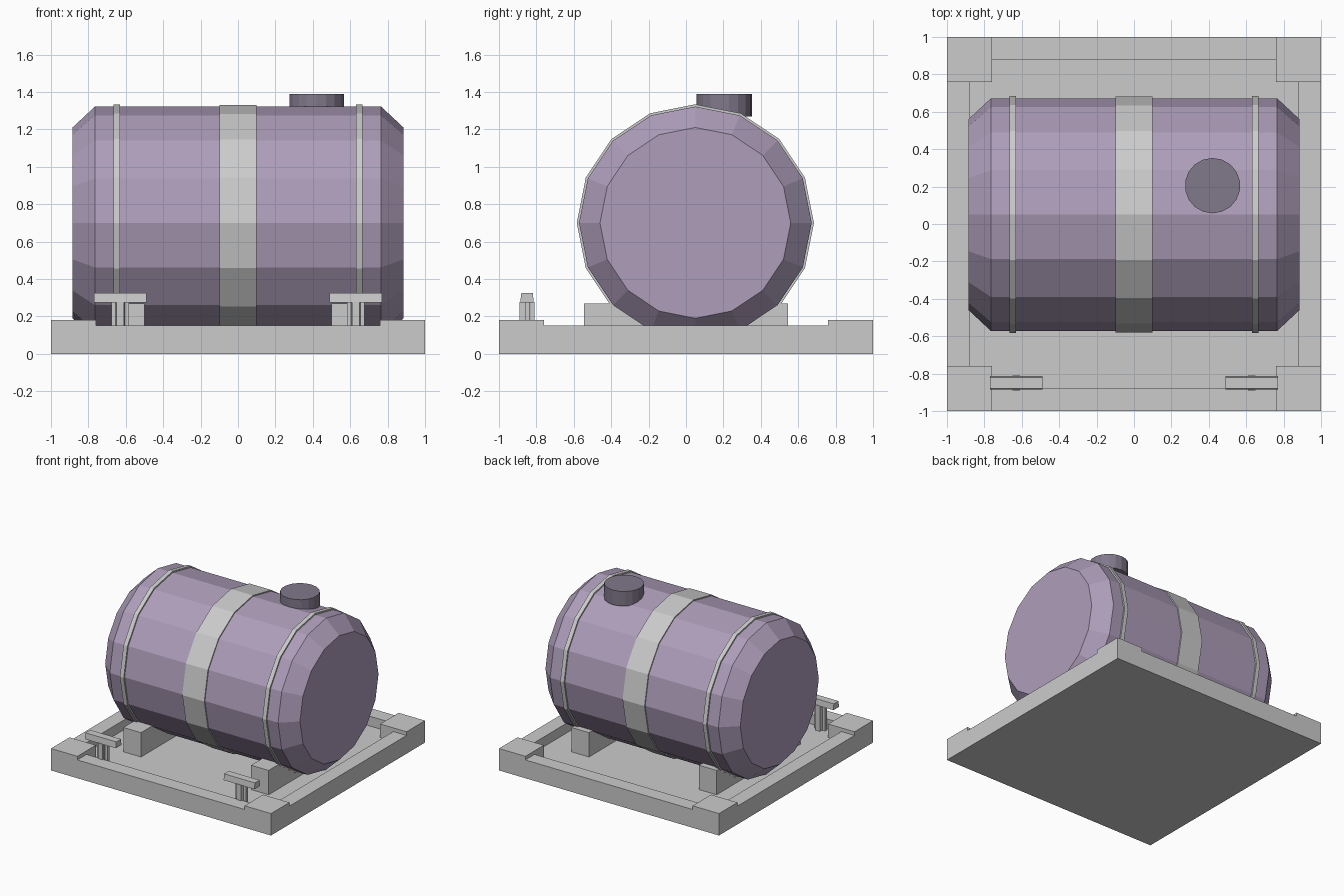
import bpy, bmesh, math

if "Cube" in bpy.data.objects:
    bpy.data.objects.remove(bpy.data.objects["Cube"])

TANK_Y, TANK_Z = 0.05, 0.70


def material(name, rgb):
    m = bpy.data.materials.new(name)
    m.diffuse_color = (*rgb, 1)
    m.use_nodes = True
    m.node_tree.nodes["Principled BSDF"].inputs["Base Color"].default_value = m.diffuse_color
    return m


def add_object(name, bm, mat=None):
    bmesh.ops.recalc_face_normals(bm, faces=bm.faces)
    me = bpy.data.meshes.new(name)
    bm.to_mesh(me)
    bm.free()
    ob = bpy.data.objects.new(name, me)
    bpy.context.collection.objects.link(ob)
    if mat:
        me.materials.append(mat)
    return ob


def box(name, lo, hi):
    bm = bmesh.new()
    bmesh.ops.create_cube(bm, size=1)
    for v in bm.verts:
        v.co = [(a + b) / 2 + c * (b - a) for a, b, c in zip(lo, hi, v.co)]
    return add_object(name, bm)


def lathe_x(name, profile, mat=None, ring=False, sides=16):
    """Revolve (x, radius) points about the tank axis; ring closes the profile."""
    bm = bmesh.new()
    rows = []
    for x, r in profile:
        angles = [2 * math.pi * i / sides for i in range(sides)]
        rows.append([bm.verts.new((x, TANK_Y + r * math.sin(a), TANK_Z + r * math.cos(a)))
                     for a in angles])
    pairs = list(zip(rows, rows[1:]))
    if ring:
        pairs.append((rows[-1], rows[0]))
    else:
        bm.faces.new(rows[0])
        bm.faces.new(rows[-1])
    for a, b in pairs:
        for i in range(sides):
            j = (i + 1) % sides
            bm.faces.new((a[i], a[j], b[j], b[i]))
    return add_object(name, bm, mat)


def cylinder(name, centre, radius, z0, z1, sides, mat=None):
    bm = bmesh.new()
    bmesh.ops.create_cone(bm, cap_ends=True, segments=sides, radius1=radius,
                          radius2=radius, depth=z1 - z0)
    bmesh.ops.translate(bm, verts=bm.verts, vec=(*centre, (z0 + z1) / 2))
    return add_object(name, bm, mat)


def cut(target, lo, hi):
    cutter = box("cutter", lo, hi)
    mod = target.modifiers.new("cut", "BOOLEAN")
    mod.operation, mod.solver, mod.object = "DIFFERENCE", "EXACT", cutter
    bpy.context.view_layer.objects.active = target
    bpy.ops.object.modifier_apply(modifier=mod.name)
    bpy.data.objects.remove(cutter)


purple = material("tank_purple", (0.42, 0.34, 0.49))
dark = material("cap_purple", (0.22, 0.19, 0.26))

# Pallet base: raised corner pads, lower rails, sunken floor
base = box("base", (-1, -1, 0), (1, 1, 0.18))
cut(base, (-0.76, -1.1, 0.15), (0.76, 1.1, 0.30))
cut(base, (-1.1, -0.76, 0.15), (1.1, 0.76, 0.32))
cut(base, (-0.76, -0.88, 0.07), (0.76, 0.88, 0.34))
cut(base, (-0.88, -0.76, 0.07), (0.88, 0.76, 0.36))

# Tank with chamfered ends
lathe_x("tank", [(-0.885, 0.51), (-0.765, 0.622), (0.765, 0.622), (0.885, 0.51)], purple)

# Straps around the tank
for name, x0, x1, r in (("left_strap", -0.665, -0.63, 0.634),
                        ("centre_strap", -0.10, 0.10, 0.631),
                        ("right_strap", 0.63, 0.665, 0.634)):
    lathe_x(name, [(x0, 0.61), (x0, r), (x1, r), (x1, 0.61)], ring=True)

# Filler cap
cylinder("filler_cap", (0.42, 0.205), 0.148, 1.27, 1.39, 18, dark)

# Saddle blocks and front tie-down cleats, both sides
for side, s in (("left", -1), ("right", 1)):
    xs = sorted((s * 0.50, s * 0.66))
    box(side + "_saddle", (xs[0], -0.545, 0.06), (xs[1], 0.545, 0.27))

    x, y = s * 0.63, -0.85
    cylinder(side + "_cleat_core", (x, y), 0.03, 0.06, 0.28, 8)
    box(side + "_cleat_rib_x", (x - 0.047, y - 0.012, 0.06), (x + 0.047, y + 0.012, 0.278))
    box(side + "_cleat_rib_y", (x - 0.02, y - 0.041, 0.06), (x + 0.02, y + 0.041, 0.278))
    bar = box(side + "_cleat_bar", (x - 0.14, y - 0.036, 0.275), (x + 0.14, y + 0.036, 0.325))
    # narrow the top of the bar slightly
    for v in bar.data.vertices:
        if v.co.z > 0.3:
            v.co.y = y + (v.co.y - y) * 0.85
